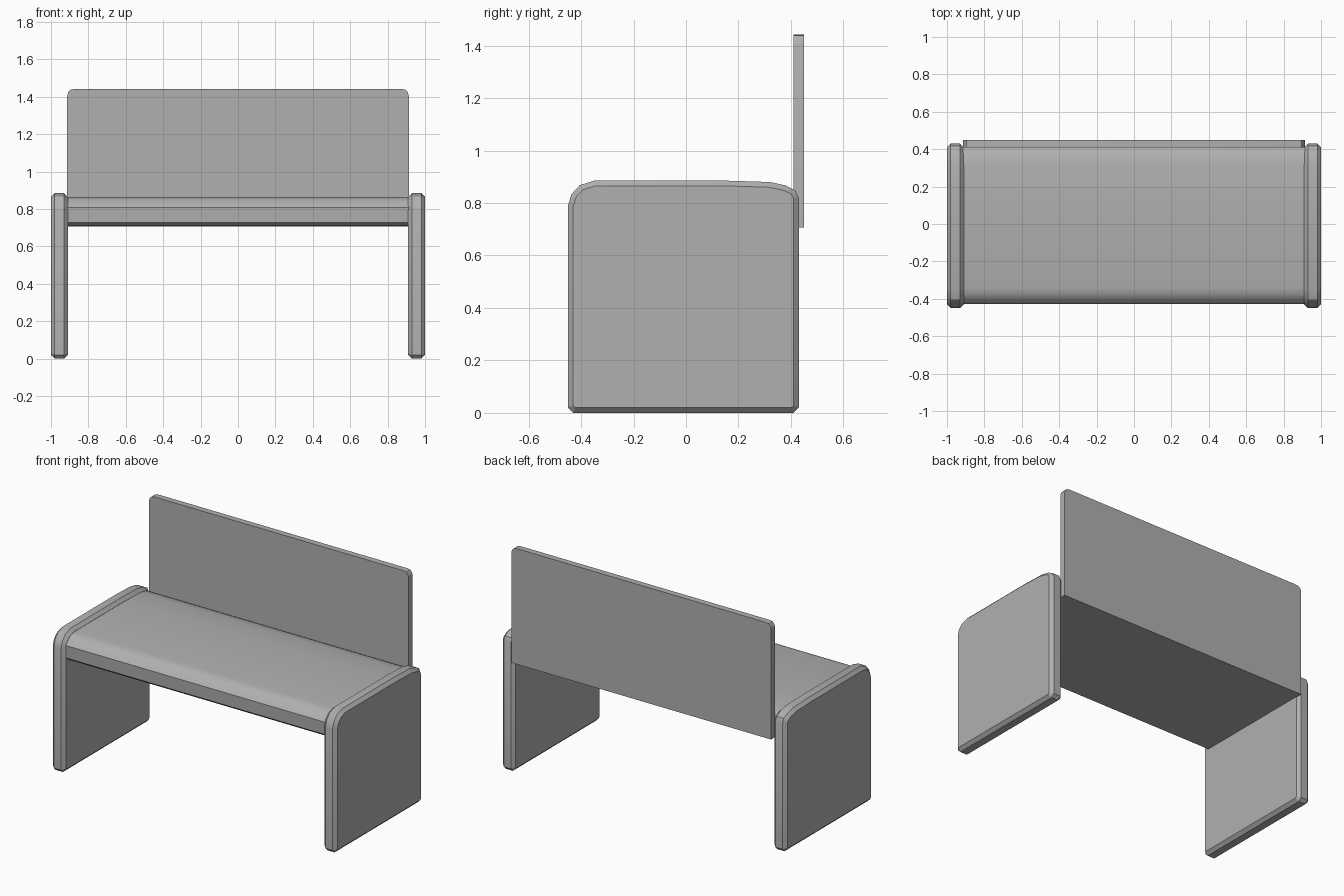
import bpy, bmesh, math
from mathutils import Vector

if "Cube" in bpy.data.objects:
    bpy.data.objects.remove(bpy.data.objects["Cube"])

grey = bpy.data.materials.new("grey")
grey.diffuse_color = (0.435, 0.435, 0.435, 1)
grey.use_nodes = True
grey.node_tree.nodes["Principled BSDF"].inputs["Base Color"].default_value = grey.diffuse_color


def prism(name, outline, to_3d, depth, chamfer=0.0):
    """Extrude a 2D outline by a depth vector, optionally chamfering both rims."""
    depth = Vector(depth)
    margin = depth.normalized() * chamfer
    bm = bmesh.new()
    start = [bm.verts.new(Vector(to_3d(a, b)) + margin) for a, b in outline]
    end = [bm.verts.new(v.co + depth - 2 * margin) for v in start]
    n = len(start)
    caps = [bm.faces.new(start), bm.faces.new(end[::-1])]
    for i in range(n):
        j = (i + 1) % n
        bm.faces.new((start[i], end[i], end[j], start[j]))
    bmesh.ops.recalc_face_normals(bm, faces=bm.faces)
    if chamfer:
        bmesh.ops.inset_individual(bm, faces=caps, thickness=chamfer, depth=chamfer,
                                   use_even_offset=True)
    mesh = bpy.data.meshes.new(name)
    bm.to_mesh(mesh)
    bm.free()
    mesh.materials.append(grey)
    obj = bpy.data.objects.new(name, mesh)
    bpy.context.collection.objects.link(obj)
    bpy.ops.object.select_all(action='DESELECT')
    obj.select_set(True)
    bpy.context.view_layer.objects.active = obj
    bpy.ops.object.shade_smooth_by_angle(angle=math.radians(30))
    return obj


# Side panels: rounded at the top, small cut corners at the floor
side = [(-0.43, 0), (-0.45, 0.02), (-0.45, 0.79), (-0.437, 0.833), (-0.405, 0.868),
        (-0.35, 0.885), (0.16, 0.885), (0.32, 0.88), (0.38, 0.867), (0.418, 0.847),
        (0.43, 0.82), (0.43, 0.02), (0.41, 0)]
for label, x in (("left", -1.0), ("right", 0.91)):
    prism(label + "_side_panel", side, lambda y, z: (x, y, z), (0.09, 0, 0), 0.02)

# Seat: thick slab with a rolled front edge
seat = [(-0.40, 0.708), (-0.425, 0.728), (-0.428, 0.808), (-0.403, 0.84), (-0.375, 0.857),
        (-0.34, 0.864), (0.16, 0.864), (0.32, 0.86), (0.38, 0.848), (0.415, 0.83),
        (0.415, 0.708)]
prism("seat", seat, lambda y, z: (-0.915, y, z), (1.83, 0, 0))

# Backrest: thin upright board with rounded top corners
corner = [(0.913, 1.405), (0.908, 1.425), (0.896, 1.438), (0.873, 1.442)]
back = [(-0.913, 0.707), (0.913, 0.707)] + corner + [(-x, z) for x, z in reversed(corner)]
prism("backrest", back, lambda x, z: (x, 0.41, z), (0, 0.04, 0))
